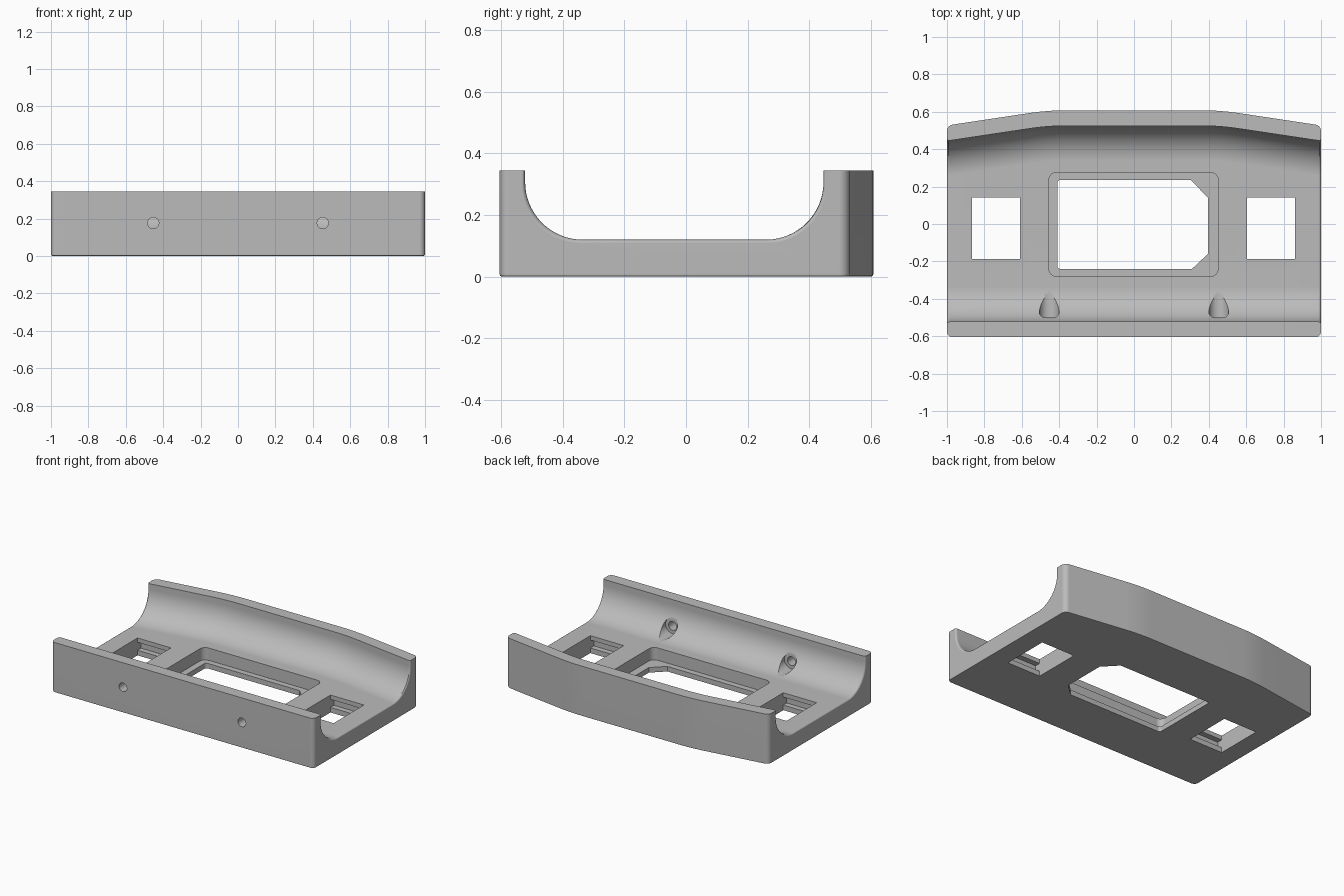
import bpy, bmesh, math
from mathutils import Matrix

cube = bpy.data.objects.get("Cube")
if cube:
    bpy.data.objects.remove(cube, do_unlink=True)

HEIGHT, FLOOR, RIM, RADIUS = 0.345, 0.12, 0.083, 0.187

grey = bpy.data.materials.new("plain grey")
grey.use_nodes = True
GREY = (0.5, 0.5, 0.5, 1)
grey.diffuse_color = GREY
grey.node_tree.nodes["Principled BSDF"].inputs["Base Color"].default_value = GREY


def finish(name, bm):
    bmesh.ops.recalc_face_normals(bm, faces=bm.faces)
    mesh = bpy.data.meshes.new(name)
    bm.to_mesh(mesh)
    bm.free()
    mesh.materials.append(grey)
    obj = bpy.data.objects.new(name, mesh)
    bpy.context.collection.objects.link(obj)
    return obj


def prism(name, outline, z0, z1, radius=0, rounded=lambda x: True, chamfer=0):
    """Upright prism with rounded corners and an optional bottom chamfer."""
    bm = bmesh.new()
    base = bm.faces.new([bm.verts.new((x, y, z0)) for x, y in outline])
    top = bmesh.ops.extrude_face_region(bm, geom=[base])["geom"]
    for v in top:
        if isinstance(v, bmesh.types.BMVert):
            v.co.z = z1
    if radius:
        corners = [e for e in bm.edges
                   if abs(e.verts[0].co.z - e.verts[1].co.z) > 0.01 and rounded(e.verts[0].co.x)]
        bmesh.ops.bevel(bm, geom=corners, offset=radius, segments=6, profile=0.5, affect='EDGES')
    if chamfer:
        bottom = [e for e in bm.edges if all(abs(v.co.z - z0) < 1e-5 for v in e.verts)]
        bmesh.ops.bevel(bm, geom=bottom, offset=chamfer, segments=2, profile=0.5, affect='EDGES')
    return finish(name, bm)


def box(x0, x1, y0, y1):
    return [(x0, y0), (x1, y0), (x1, y1), (x0, y1)]


def back_y(x):
    """Back edge: straight in the middle, sweeping forward to both ends."""
    t = max(abs(x) - 0.36, 0)
    blend = 0.2
    drop = t * t / (2 * blend) if t < blend else t - blend / 2
    return 0.608 - 0.15 * drop


def cut(target, cutter):
    mod = target.modifiers.new("cut", 'BOOLEAN')
    mod.operation, mod.solver, mod.object = 'DIFFERENCE', 'EXACT', cutter
    bpy.ops.object.select_all(action='DESELECT')
    bpy.context.view_layer.objects.active = target
    target.select_set(True)
    bpy.ops.object.modifier_apply(modifier=mod.name)
    bpy.data.objects.remove(cutter, do_unlink=True)


# Body block with curved back
half = [0.36 + 0.025 * i for i in range(9)] + [0.7, 0.85, 1]
stations = [-x for x in reversed(half)] + half
outline = [(-1, -0.605), (1, -0.605)] + [(x, back_y(x)) for x in reversed(stations)]
body = prism("cradle_body", outline, 0, HEIGHT, 0.03, lambda x: abs(x) > 0.99, 0.008)


# Scooped channel, lofted along x and flared slightly at its ends
def channel_section(x, flare):
    front, back = -0.522 - flare, back_y(x) - RIM + flare
    zc = FLOOR - flare + RADIUS
    angles = [math.pi / 2 * i / 16 for i in range(17)]
    pts = [(front, 0.5)]
    pts += [(front + RADIUS * (1 - math.cos(a)), zc - RADIUS * math.sin(a)) for a in angles]
    pts += [(back - RADIUS * (1 - math.cos(a)), zc - RADIUS * math.sin(a)) for a in reversed(angles)]
    return [(x, y, z) for y, z in pts + [(back, 0.5)]]


ends = [(0.985, 0), (0.993, 0.002), (0.998, 0.006), (1.0, 0.01), (1.05, 0.012)]
right = [(x, 0) for x in half[:-1]] + ends
bm = bmesh.new()
rings = [[bm.verts.new(p) for p in channel_section(x, f)]
         for x, f in [(-x, f) for x, f in reversed(right)] + right]
for a, b in zip(rings, rings[1:]):
    for i in range(len(a)):
        j = (i + 1) % len(a)
        bm.faces.new((a[i], a[j], b[j], b[i]))
bm.faces.new(rings[0])
bm.faces.new(rings[-1])
cut(body, finish("channel_cutter", bm))

# Central window: rounded recess, then a through hole with two clipped corners
cut(body, prism("recess_cutter", box(-0.455, 0.45, -0.28, 0.275), 0.035, 0.2, 0.04))
window = [(-0.41, -0.24), (0.31, -0.24), (0.395, -0.16), (0.395, 0.14), (0.305, 0.235), (-0.41, 0.235)]
cut(body, prism("window_cutter", window, -0.1, 0.2, 0.015, lambda x: x < 0))

# Side sockets: through holes with an undercut groove
for x0, x1 in ((-0.865, -0.61), (0.605, 0.86)):
    cut(body, prism("socket_cutter", box(x0, x1, -0.187, 0.142), -0.1, 0.2))
    cut(body, prism("groove_cutter", box(x0, x1, -0.225, 0.18), 0.035, 0.09))

# Screw holes through the front wall, counterbored from inside
for x in (-0.453, 0.453):
    for radius, y0, y1 in ((0.03, -0.7, -0.45), (0.053, -0.5, -0.3)):
        bm = bmesh.new()
        place = Matrix.Translation((x, (y0 + y1) / 2, 0.176)) @ Matrix.Rotation(math.pi / 2, 4, 'X')
        bmesh.ops.create_cone(bm, cap_ends=True, segments=32, radius1=radius, radius2=radius,
                              depth=y1 - y0, matrix=place)
        cut(body, finish("screw_cutter", bm))

# Smooth curves with sharp edges kept
bpy.ops.object.select_all(action='DESELECT')
body.select_set(True)
bpy.context.view_layer.objects.active = body
bpy.ops.object.shade_smooth_by_angle(angle=math.radians(30))
weighted = body.modifiers.new("even shading", 'WEIGHTED_NORMAL')
weighted.keep_sharp = True
